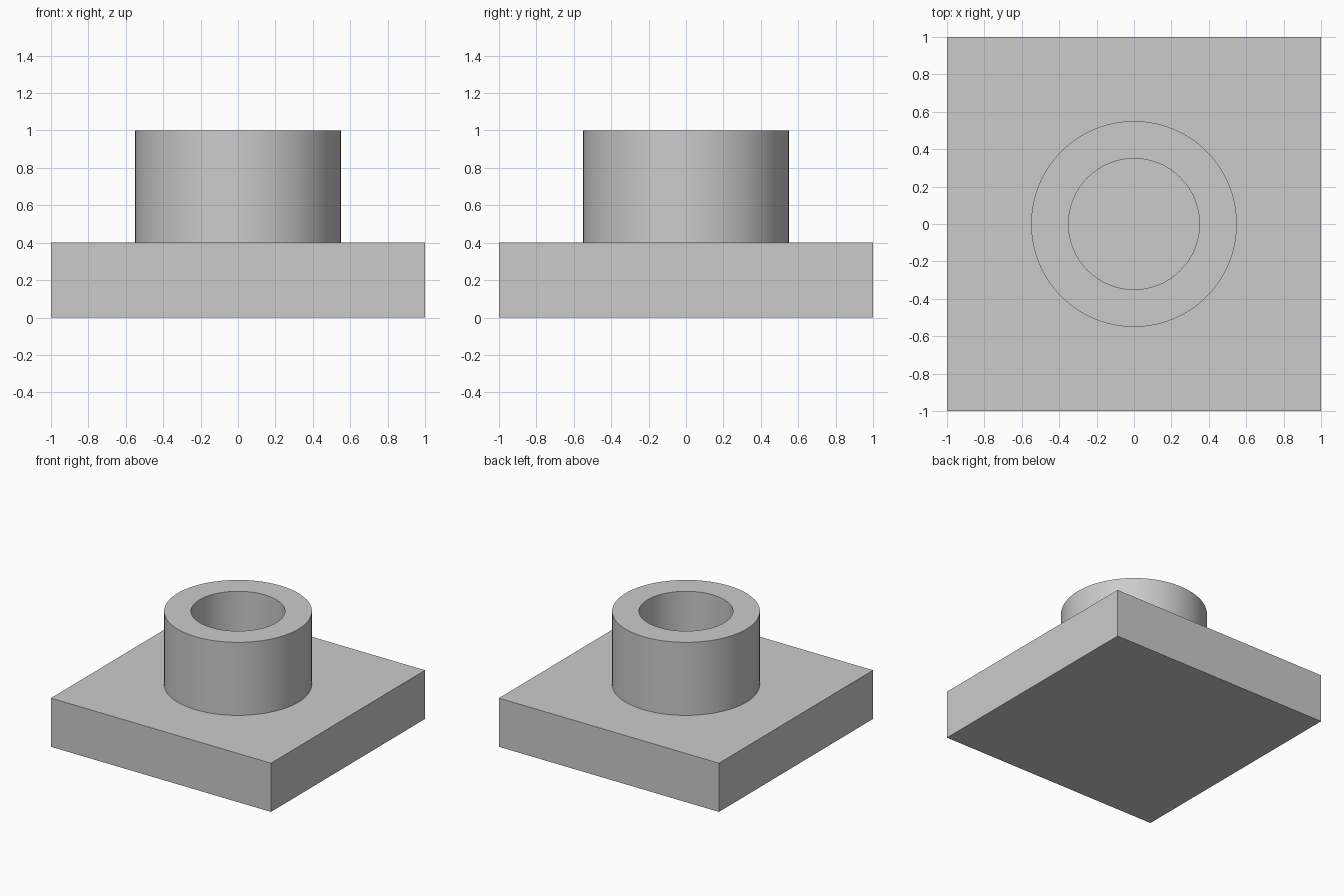
import bpy
import bmesh
import math

default = bpy.data.objects.get("Cube")
if default:
    bpy.data.objects.remove(default, do_unlink=True)

grey = bpy.data.materials.new("light_grey")
grey.use_nodes = True
colour = (0.6, 0.6, 0.6, 1)
grey.diffuse_color = colour
grey.node_tree.nodes["Principled BSDF"].inputs["Base Color"].default_value = colour

PLATE_TOP, TOP = 0.4, 1.0
OUTER, INNER, SIDES = 0.55, 0.35, 96

# Square base plate
bpy.ops.mesh.primitive_cube_add(size=2, location=(0, 0, PLATE_TOP / 2))
plate = bpy.context.object
plate.name = "base_plate"
plate.scale.z = PLATE_TOP / 2
bpy.ops.object.transform_apply(location=False, rotation=False, scale=True)
plate.data.materials.append(grey)

# Hollow round boss: spin its wall profile about z
bm = bmesh.new()
profile = [(OUTER, PLATE_TOP), (OUTER, TOP), (INNER, TOP), (INNER, PLATE_TOP)]
verts = [bm.verts.new((r, 0, z)) for r, z in profile]
edges = [bm.edges.new(pair) for pair in zip(verts, verts[1:])]
bmesh.ops.spin(bm, geom=verts + edges, cent=(0, 0, 0), axis=(0, 0, 1),
               angle=math.tau, steps=SIDES)
bmesh.ops.remove_doubles(bm, verts=bm.verts, dist=0.0001)
bmesh.ops.recalc_face_normals(bm, faces=bm.faces)
# The open sleeve rests on the plate, so its top rim must face up
if max(bm.faces, key=lambda f: f.calc_center_median().z).normal.z < 0:
    bmesh.ops.reverse_faces(bm, faces=bm.faces)
mesh = bpy.data.meshes.new("round_boss")
bm.to_mesh(mesh)
bm.free()
mesh.materials.append(grey)
boss = bpy.data.objects.new("round_boss", mesh)
bpy.context.collection.objects.link(boss)

bpy.ops.object.select_all(action="DESELECT")
boss.select_set(True)
bpy.context.view_layer.objects.active = boss
bpy.ops.object.shade_smooth_by_angle(angle=math.radians(30))
